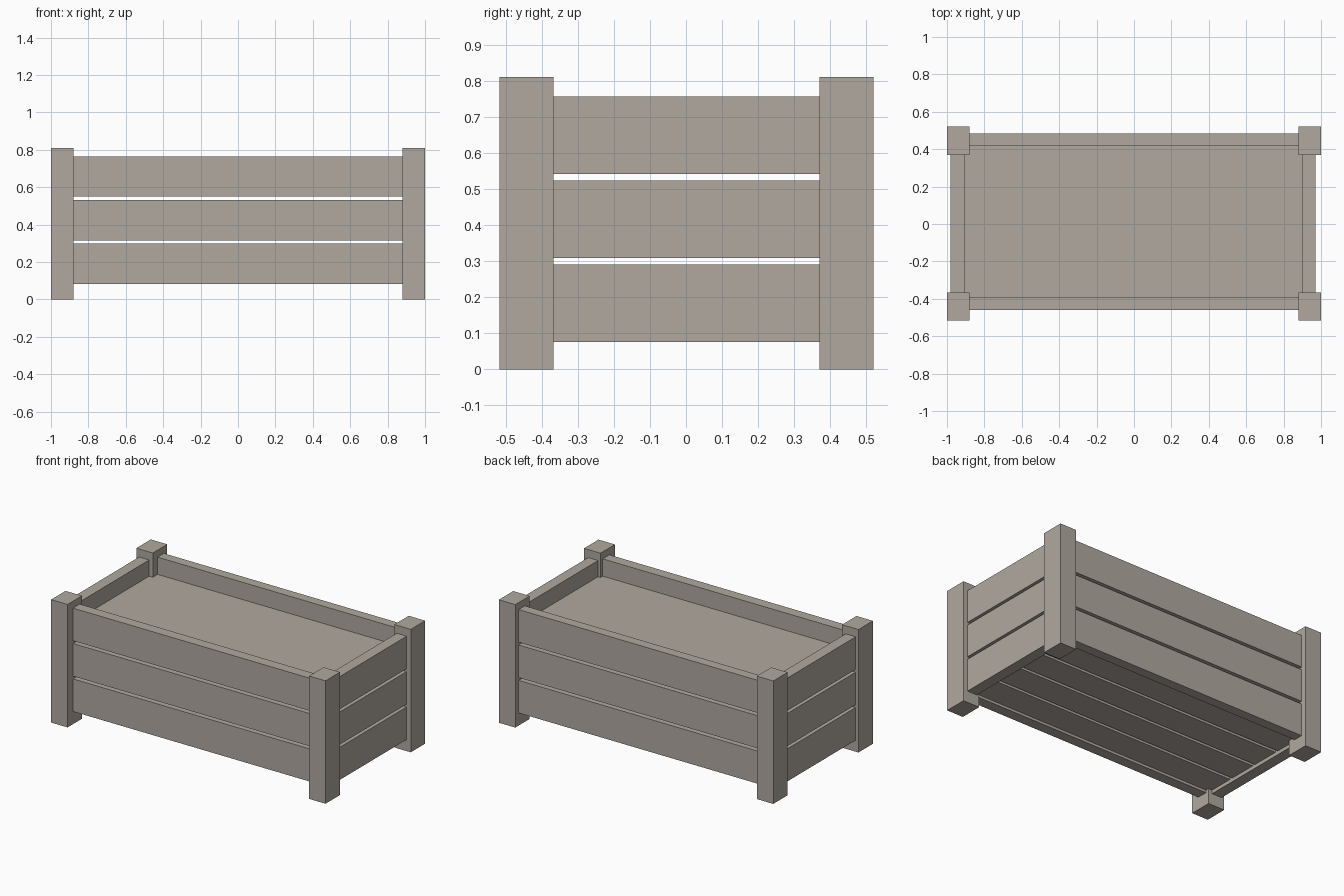
import bpy

cube = bpy.data.objects.get("Cube")
if cube:
    bpy.data.objects.remove(cube, do_unlink=True)

# Weathered grey wood
wood = bpy.data.materials.new("weathered_wood")
wood.use_nodes = True
colour = (0.434, 0.397, 0.352, 1)
wood.diffuse_color = colour
wood.node_tree.nodes["Principled BSDF"].inputs["Base Color"].default_value = colour


def box(name, x, y, z):
    """Box spanning the given (low, high) range on each axis."""
    spans = (x, y, z)
    bpy.ops.mesh.primitive_cube_add(size=1, location=[(a + b) / 2 for a, b in spans])
    obj = bpy.context.object
    obj.name = name
    obj.scale = [b - a for a, b in spans]
    bpy.ops.object.transform_apply(location=False, rotation=False, scale=True)
    obj.data.materials.append(wood)
    return obj


# Corner posts
for side, x in (("right", (-1, -0.88)), ("left", (0.88, 1))):
    for end, y in (("front", (-0.517, -0.367)), ("back", (0.37, 0.52))):
        box(f"{end}_{side}_post", x, y, (0, 0.81))

# Three slats on every wall, the end slats set slightly lower
pitch, height = 0.233, 0.215
for i in range(3):
    z = 0.083 + i * pitch
    for end, y in (("front", (-0.46, -0.39)), ("back", (0.42, 0.485))):
        box(f"{end}_slat_{i + 1}", (-0.88, 0.88), y, (z, z + height))
    z -= 0.007
    for side, x in (("right", (-0.98, -0.907)), ("left", (0.898, 0.97))):
        box(f"{side}_slat_{i + 1}", x, (-0.367, 0.37), (z, z + height))

# Floor planks with narrow gaps
count, gap, y0, y1 = 4, 0.02, -0.39, 0.42
width = (y1 - y0 - gap * (count - 1)) / count
for i in range(count):
    y = y0 + i * (width + gap)
    box(f"floor_plank_{i + 1}", (-0.907, 0.898), (y, y + width), (0.1, 0.15))

# Thin panel filling the top
box("fill_panel", (-0.907, 0.898), (y0, y1), (0.64, 0.65))
